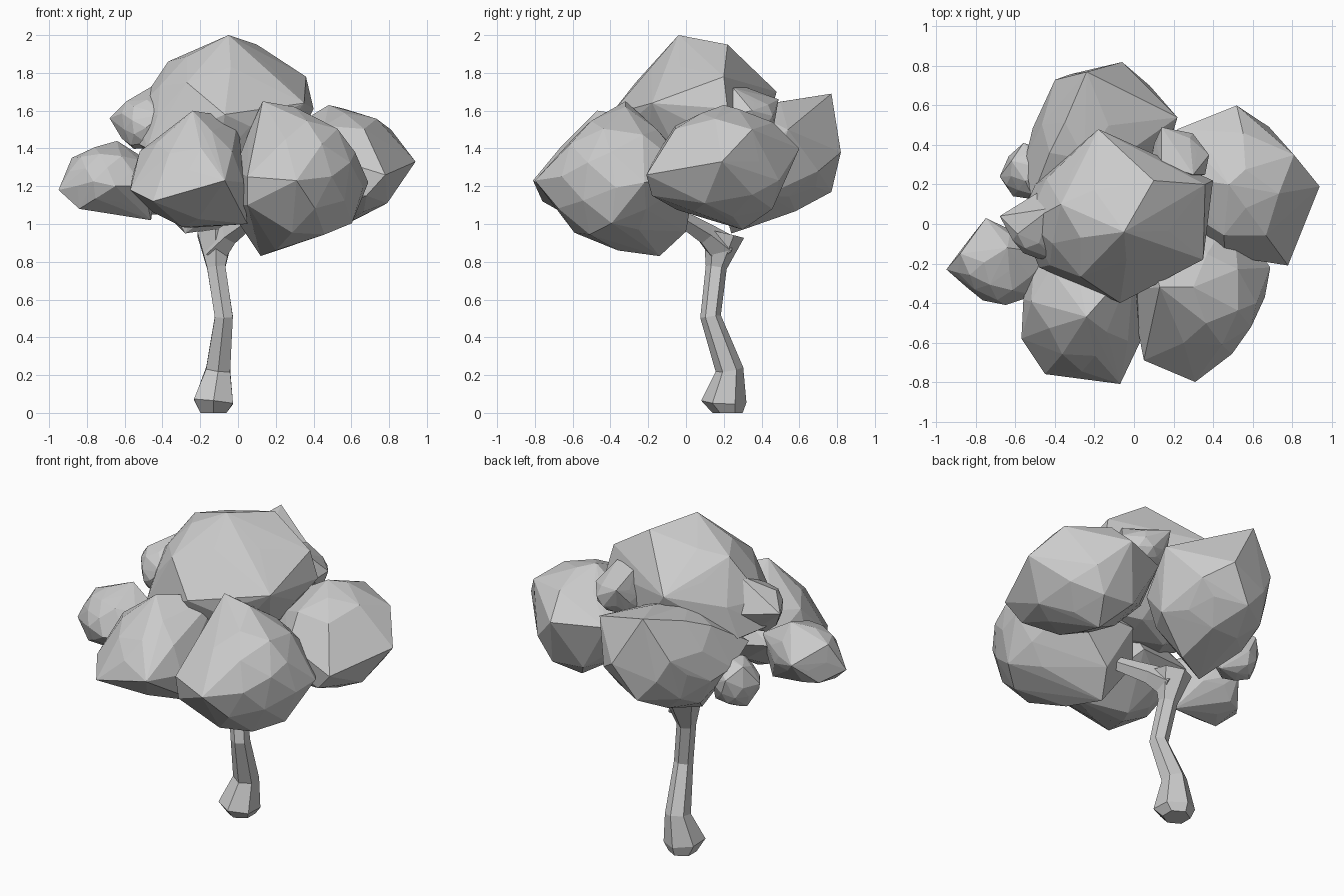
import bpy, bmesh, random
from mathutils import Vector, Matrix
from math import cos, sin, pi

random.seed(7)


def finish(bm, name):
    bmesh.ops.recalc_face_normals(bm, faces=bm.faces)
    me = bpy.data.meshes.new(name)
    bm.to_mesh(me)
    bm.free()
    ob = bpy.data.objects.new(name, me)
    bpy.context.collection.objects.link(ob)
    return ob


def clump(name, centre, radii, corners=(), detail=2):
    """Faceted foliage: roughened ellipsoid plus prominent corners, wrapped in a hull."""
    c = Vector(centre)
    ball = bmesh.new()
    turn = Matrix.Rotation(random.uniform(0, pi), 4, 'Z') @ Matrix.Rotation(random.uniform(0, 1), 4, 'X')
    bmesh.ops.create_icosphere(ball, subdivisions=detail, radius=1, matrix=turn)
    pts = []
    for v in ball.verts:
        k = random.uniform(0.86, 1.0)
        pts.append(c + Vector([v.co[i] * radii[i] * k for i in range(3)]))
    ball.free()
    # each corner replaces the vertex nearest in direction
    for p in corners:
        d = (Vector(p) - c).normalized()
        i = max(range(len(pts)), key=lambda j: (pts[j] - c).normalized().dot(d))
        pts.pop(i)
    pts += [Vector(p) for p in corners]
    bm = bmesh.new()
    vs = [bm.verts.new(p) for p in pts]
    bmesh.ops.convex_hull(bm, input=vs)
    bmesh.ops.delete(bm, geom=[v for v in bm.verts if not v.link_faces], context='VERTS')
    return finish(bm, name)


def limb(name, path, sides=6):
    """Lofted limb through (x, y, z, radius) stations."""
    bm = bmesh.new()
    rings = []
    for k, (x, y, z, r) in enumerate(path):
        a = Vector(path[max(k - 1, 0)][:3])
        b = Vector(path[min(k + 1, len(path) - 1)][:3])
        q = Vector((0, 0, 1)).rotation_difference(b - a)
        if k == 0 and z < 0.1:
            q.identity()
        angles = [2 * pi * i / sides + pi / 6 for i in range(sides)]
        rings.append([bm.verts.new(Vector((x, y, z)) + q @ Vector((r * cos(t), r * sin(t), 0)))
                      for t in angles])
    for lo, hi in zip(rings, rings[1:]):
        for i in range(sides):
            j = (i + 1) % sides
            bm.faces.new((lo[i], lo[j], hi[j], hi[i]))
    bm.faces.new(rings[0][::-1])
    bm.faces.new(rings[-1])
    return finish(bm, name)


# trunk and branch
limb("trunk", [(-0.13, 0.22, 0, 0.08), (-0.13, 0.2, 0.06, 0.12), (-0.105, 0.23, 0.23, 0.074),
               (-0.075, 0.13, 0.51, 0.055), (-0.115, 0.16, 0.77, 0.056), (-0.12, 0.2, 0.95, 0.11)])
limb("front_branch", [(-0.12, 0.19, 0.87, 0.09), (-0.04, 0.1, 0.95, 0.06), (0.1, -0.06, 1.05, 0.04)], 5)

# large foliage clumps
clump("crown_foliage", (-0.1, 0.04, 1.56), (0.47, 0.42, 0.38),
      [(-0.05, -0.04, 2.0), (0.4, 0.22, 1.61), (0.35, -0.18, 1.64), (0.36, 0.2, 1.78),
       (0.1, 0.22, 1.95), (-0.37, 0.1, 1.86), (-0.07, -0.4, 1.58), (-0.18, 0.48, 1.7),
       (-0.58, 0.02, 1.45), (-0.48, -0.22, 1.4), (-0.5, 0.2, 1.42)])
clump("front_left_foliage", (-0.25, -0.42, 1.26), (0.31, 0.34, 0.29),
      [(-0.24, -0.47, 1.6), (-0.57, -0.58, 1.18), (-0.45, -0.76, 1.12), (-0.07, -0.81, 1.23),
       (0.05, -0.45, 1.0), (-0.25, -0.35, 0.98), (-0.56, -0.38, 1.25), (0.0, -0.2, 1.56),
       (-0.5, -0.12, 1.25), (-0.1, -0.03, 1.2), (0.03, -0.6, 1.22)])
clump("front_right_foliage", (0.33, -0.36, 1.24), (0.36, 0.38, 0.38),
      [(0.12, -0.14, 0.83), (0.31, -0.8, 1.23), (0.62, -0.4, 1.38), (0.69, -0.22, 1.22),
       (0.13, -0.32, 1.65), (0.3, -0.32, 1.62), (0.05, -0.69, 1.25), (0.05, -0.66, 1.1),
       (0.47, -0.25, 0.97), (0.2, -0.36, 0.86), (-0.06, -0.08, 1.1), (0.5, 0.05, 1.25),
       (0.05, 0.05, 1.25), (0.2, 0.0, 0.96)])
clump("right_foliage", (0.53, 0.2, 1.3), (0.35, 0.38, 0.33),
      [(0.94, 0.19, 1.33), (0.81, 0.35, 1.5), (0.52, 0.6, 1.4), (0.48, 0.2, 1.63),
       (0.78, -0.21, 1.26), (0.51, 0.3, 0.97), (0.79, 0.1, 1.11), (0.46, -0.16, 1.36),
       (0.68, -0.18, 1.15), (0.22, 0.48, 1.4), (0.12, 0.2, 1.3)])
clump("back_foliage", (-0.17, 0.46, 1.33), (0.37, 0.34, 0.33),
      [(-0.06, 0.82, 1.38), (-0.24, 0.77, 1.69), (-0.2, 0.77, 1.17), (-0.4, 0.73, 1.45),
       (0.22, 0.54, 1.5), (-0.55, 0.33, 1.3), (-0.28, 0.24, 0.95), (0.08, 0.7, 1.28),
       (-0.08, 0.33, 0.98), (-0.52, 0.12, 1.38), (0.15, 0.42, 1.15)])

# small foliage clumps
clump("left_foliage", (-0.69, -0.2, 1.24), (0.23, 0.21, 0.18),
      [(-0.95, -0.23, 1.18), (-0.88, -0.15, 1.35), (-0.65, -0.41, 1.2), (-0.64, -0.12, 1.44),
       (-0.75, 0.03, 1.25), (-0.46, -0.2, 1.02), (-0.84, -0.28, 1.08), (-0.42, -0.15, 1.3),
       (-0.5, -0.36, 1.2), (-0.85, -0.1, 1.12)])
clump("back_left_foliage", (-0.53, 0.26, 1.19), (0.14, 0.15, 0.16),
      [(-0.68, 0.24, 1.2), (-0.56, 0.41, 1.25), (-0.4, 0.3, 1.35), (-0.4, 0.28, 1.05),
       (-0.62, 0.28, 1.06), (-0.62, 0.32, 1.32)])
clump("upper_left_foliage", (-0.48, -0.03, 1.53), (0.16, 0.16, 0.15),
      [(-0.68, 0.04, 1.56), (-0.42, 0.08, 1.75), (-0.4, -0.18, 1.58), (-0.59, -0.05, 1.65),
       (-0.47, 0.17, 1.55)])
clump("upper_back_foliage", (0.22, 0.35, 1.56), (0.15, 0.13, 0.12),
      [(0.14, 0.3, 1.73), (0.38, 0.35, 1.6), (0.14, 0.49, 1.66), (0.36, 0.25, 1.58),
       (0.3, 0.25, 1.72)])
